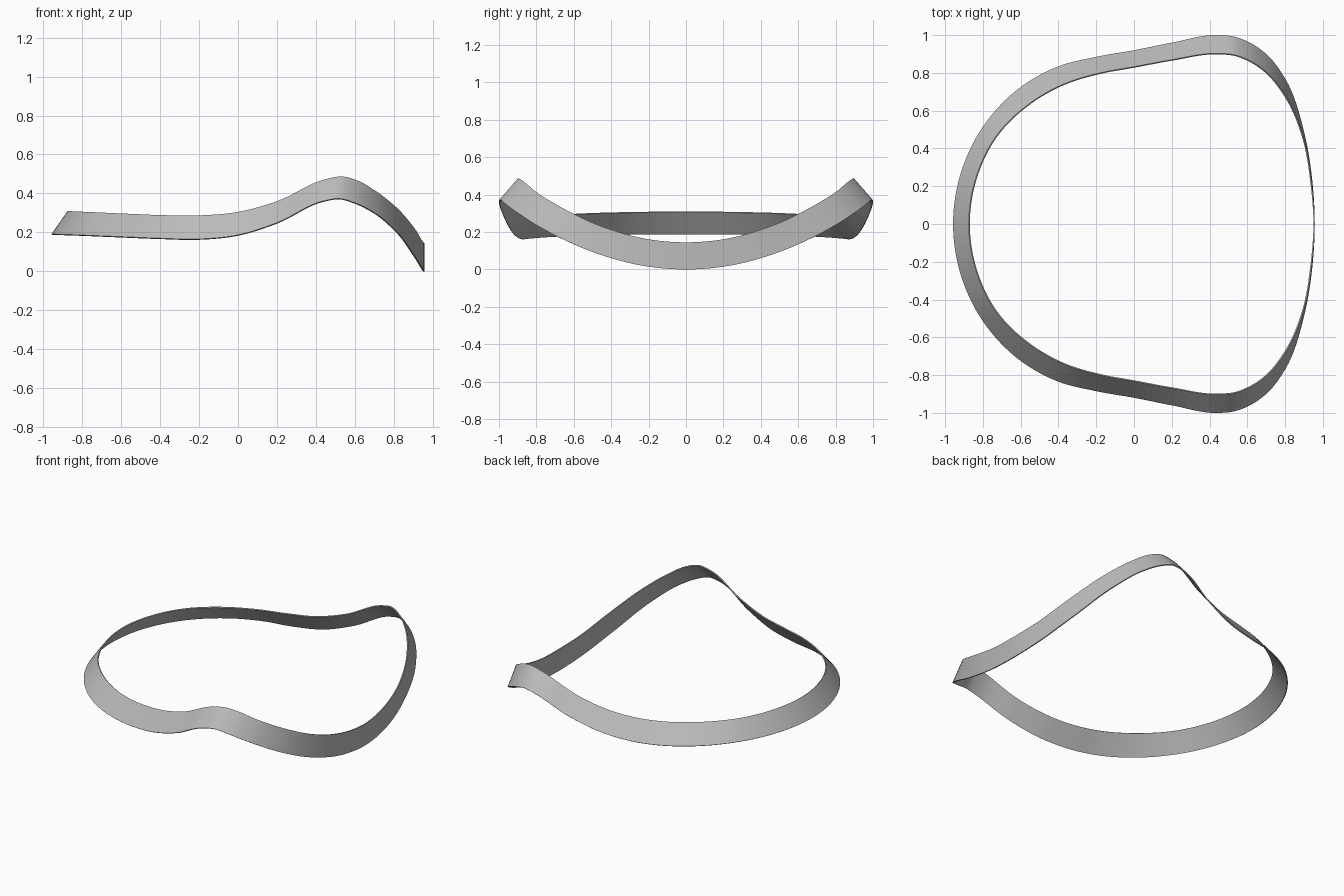
import bpy
from mathutils import Vector

cube = bpy.data.objects.get("Cube")
if cube:
    bpy.data.objects.remove(cube)

THICKNESS = 0.007
STEPS = 8

# Half of the band, front to back: lower (outer) edge, upper (inner) edge
STATIONS = [
    ((.957, 0, 0), (.957, 0, .145)),
    ((.945, .22, .018), (.942, .21, .163)),
    ((.9, .49, .09), (.9, .45, .23)),
    ((.8, .77, .22), (.795, .69, .345)),
    ((.7, .9, .302), (.7, .805, .417)),
    ((.6, .967, .352), (.61, .866, .468)),
    ((.52, .994, .374), (.53, .896, .487)),
    ((.44, 1, .362), (.45, .903, .473)),
    ((.2, .96, .25), (.2, .87, .36)),
    ((0, .92, .187), (0, .833, .305)),
    ((-.2, .885, .166), (-.18, .8, .288)),
    ((-.4, .835, .17), (-.37, .742, .288)),
    ((-.6, .725, .178), (-.55, .64, .295)),
    ((-.8, .515, .186), (-.73, .465, .303)),
    ((-.92, .26, .19), (-.84, .235, .308)),
    ((-.958, 0, .191), (-.875, 0, .31)),
]


def closed_edge(side):
    """Mirror one edge across y and smooth it into a closed spline."""
    half = [Vector(s[side]) for s in STATIONS]
    pts = half + [Vector((p.x, -p.y, p.z)) for p in half[-2:0:-1]]
    n = len(pts)
    out = []
    for i in range(n):
        a, b, c, d = (pts[(i + k) % n] for k in (-1, 0, 1, 2))
        # Tangents weighted by spacing, since the stations are uneven
        da, db, dc = (b - a).length, (c - b).length, (d - c).length
        mb = ((b - a) / da * db + (c - b) / db * da) / (da + db) * db
        mc = ((c - b) / db * dc + (d - c) / dc * db) / (db + dc) * db
        for k in range(STEPS):
            t = k / STEPS
            h = t * t * (3 - 2 * t)
            out.append(b * (1 - h) + c * h
                       + mb * (t * (1 - t) ** 2) - mc * (t * t * (1 - t)))
    return out


# Ribbon surface between the two edges
lower, upper = closed_edge(0), closed_edge(1)
n = len(lower)
faces = [(i, (i + 1) % n, n + (i + 1) % n, n + i) for i in range(n)]
mesh = bpy.data.meshes.new("curved_band")
mesh.from_pydata(lower + upper, [], faces)
band = bpy.data.objects.new("curved_band", mesh)
bpy.context.collection.objects.link(band)

# Plain grey material
grey = bpy.data.materials.new("grey")
grey.use_nodes = True
colour = (.5, .5, .5, 1)
grey.diffuse_color = colour
for node in grey.node_tree.nodes:
    if node.type == 'BSDF_PRINCIPLED':
        node.inputs["Base Color"].default_value = colour
mesh.materials.append(grey)

# Thin wall with crisp rims
bpy.ops.object.select_all(action='DESELECT')
bpy.context.view_layer.objects.active = band
band.select_set(True)
wall = band.modifiers.new("wall", 'SOLIDIFY')
wall.thickness = THICKNESS
wall.offset = -1
bpy.ops.object.modifier_apply(modifier=wall.name)
bpy.ops.object.shade_smooth_by_angle()
